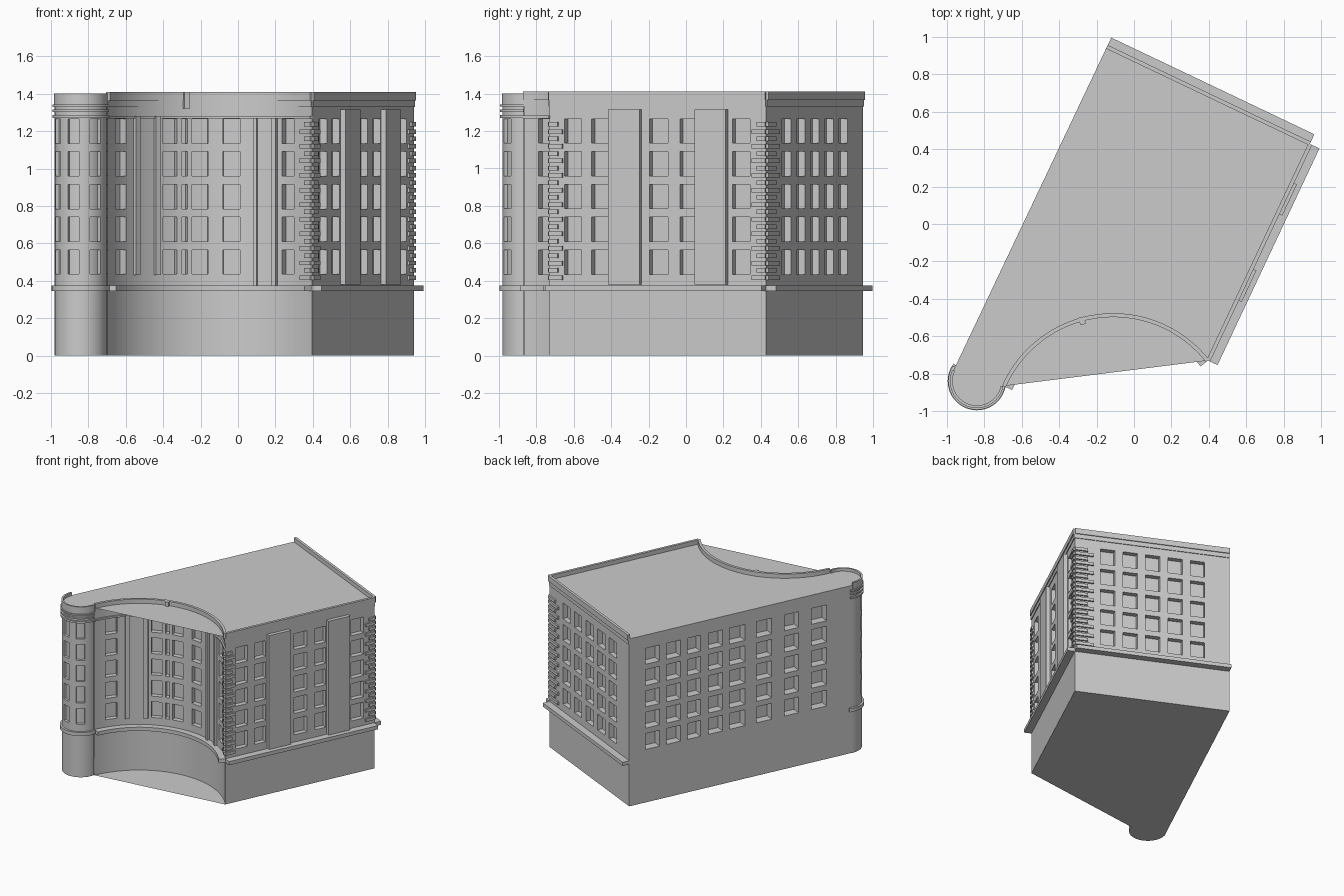
import bpy, bmesh, math
from mathutils import Vector

if "Cube" in bpy.data.objects:
    bpy.data.objects.remove(bpy.data.objects["Cube"])

# ---------- plan layout (counter-clockwise walls) ----------
A, B, C = Vector((-.146, .945)), Vector((.94, .428)), Vector((.395, -.73))
T = Vector((-.965, -.782))                       # left wall meets round tower
TOWER, TR = Vector((-.84, -.84)), .14
BAY, BR, A_D, A_C = Vector((-.11, -1.128)), .643, 156, 38.2
ROOF, TOP = 1.375, 1.41


def line(p, q):
    t = (q - p).normalized()
    n = Vector((t.y, -t.x))
    return lambda u, d, z: (*(p + t * u + n * d), z)


def arc(c, r, a0, sign):
    """u in degrees from a0; sign -1 is concave and runs clockwise."""
    def pos(u, d, z):
        a = math.radians(a0 + sign * u)
        return (c.x + (r + sign * d) * math.cos(a), c.y + (r + sign * d) * math.sin(a), z)
    return pos


right, back, left = line(C, B), line(B, A), line(A, T)
tower, bay = arc(TOWER, TR, 155, 1), arc(BAY, BR, A_D, -1)
L_R, L_B, L_L = (B - C).length, (A - B).length, (T - A).length
L_T, L_Y = 194, A_D - A_C


def bx(x):
    """Bay angle for a given x."""
    return A_D - math.degrees(math.acos((x - BAY.x) / BR))


def finish(name, bm, recalc=False):
    bmesh.ops.remove_doubles(bm, verts=bm.verts, dist=1e-5)
    if recalc:
        bmesh.ops.recalc_face_normals(bm, faces=bm.faces)
    me = bpy.data.meshes.new(name)
    bm.to_mesh(me)
    bm.free()
    ob = bpy.data.objects.new(name, me)
    bpy.context.collection.objects.link(ob)
    bpy.ops.object.select_all(action='DESELECT')
    ob.select_set(True)
    bpy.context.view_layer.objects.active = ob
    bpy.ops.object.shade_smooth_by_angle()
    return ob


def steps(u0, u1, step):
    n = max(1, round((u1 - u0) / step)) if step else 1
    return [u0 + (u1 - u0) * i / n for i in range(n + 1)]


def wall(name, pos, length, rects, step=None):
    """Wall as a relief grid: rects (u0,u1,z0,z1,d) are sunk or raised."""
    def breaks(vals):
        out = []
        for v in sorted(vals):
            if not out or v - out[-1] > 1e-4:
                out.append(v)
        return out
    us = breaks(steps(0, length, step) + [v for r in rects for v in r[:2]])
    zs = breaks([0, ROOF] + [v for r in rects for v in r[2:4]])

    def depth(i, j):
        u, z = (us[i] + us[i + 1]) / 2, (zs[j] + zs[j + 1]) / 2
        for r in rects:
            if r[0] < u < r[1] and r[2] < z < r[3]:
                return r[4]
        return 0
    bm = bmesh.new()

    def quad(*pts):
        bm.faces.new([bm.verts.new(pos(*p)) for p in pts])
    for i in range(len(us) - 1):
        for j in range(len(zs) - 1):
            u0, u1, z0, z1, d = us[i], us[i + 1], zs[j], zs[j + 1], depth(i, j)
            quad((u0, d, z0), (u1, d, z0), (u1, d, z1), (u0, d, z1))
            if i + 2 < len(us) and (e := depth(i + 1, j)) != d:
                quad((u1, d, z0), (u1, e, z0), (u1, e, z1), (u1, d, z1))
            if j + 2 < len(zs) and (e := depth(i, j + 1)) != d:
                quad((u0, d, z1), (u1, d, z1), (u1, e, z1), (u0, e, z1))
    return finish(name, bm)


def bands(name, pos, items, step=None):
    """Closed strips (u0,u1,z0,z1,d0,d1) following a wall."""
    bm = bmesh.new()
    for u0, u1, z0, z1, d0, d1 in items:
        rings = [[bm.verts.new(pos(u, d, z)) for d, z in ((d0, z0), (d1, z0), (d1, z1), (d0, z1))]
                 for u in steps(u0, u1, step)]
        for a, b in zip(rings, rings[1:]):
            for k in range(4):
                m = (k + 1) % 4
                bm.faces.new((a[k], a[m], b[m], b[k]))
        bm.faces.new(rings[0])
        bm.faces.new(rings[-1][::-1])
    return finish(name, bm, True)


def windows(cols, d):
    return [(u0, u1, .435 + .175 * i, .565 + .175 * i, -d) for u0, u1 in cols for i in range(5)]


# ---------- walls with sunk windows and raised bays ----------
wall("right_wall", right, L_R,
     windows([(.09, .19), (.25, .345), (.59, .70), (.77, .86), (1.08, 1.185)], .04)
     + [(.36, .545, .38, 1.315, .03), (.87, 1.055, .38, 1.315, .03)])
wall("back_wall", back, L_B, windows([(.2 + .175 * i, .31 + .175 * i) for i in range(5)], .04))
wall("left_wall", left, L_L, windows(
    [(.14, .26), (.32, .44), (.50, .61), (.68, .80), (.86, .99), (1.09, 1.22), (1.33, 1.45), (1.56, 1.69)], .07))
wall("tower_wall", tower, L_T, windows([(40, 63), (85, 111), (135, 163)], .02), 5)
bay_cols = [(-.655, -.60), (-.40, -.325), (-.30, -.27), (-.245, -.16), (-.08, .01), (.235, .30)]
wall("concave_wall", bay, L_Y,
     windows([(bx(a), bx(b)) for a, b in bay_cols], .04)
     + [(bx(a), bx(b), z0, z1, .02) for a, b, z0, z1 in
        ((-.56, -.535, .43, 1.28), (-.45, -.42, .43, 1.28), (.085, .105, .375, 1.27), (.185, .21, .375, 1.27))], 3)

# ---------- roof and floor, straight across the concave front ----------
for name, z in (("roof", ROOF), ("floor", 0)):
    bm = bmesh.new()
    rim = [(*p, z) for p in (C, B, A, T)] + [tower(u, 0, z) for u in steps(3, L_T, 5)] + [bay(0, 0, z)]
    f = bm.faces.new([bm.verts.new(p) for p in rim])
    if z == 0:
        f.normal_flip()
    finish(name, bm)

# ---------- ledge, parapet and mouldings ----------
for name, pos, length, step, out, top in (
        ("right", right, L_R, None, .057, TOP), ("back", back, L_B, None, .057, TOP),
        ("concave", bay, L_Y, 3, .05, TOP)):
    bands(name + "_ledge", pos, [(0, length, .345, .375, -.005, out)], step)
    bands(name + "_parapet", pos, [(0, length, 1.33, 1.365, -.008, .006),
                                   (0, length, 1.365, top, -.008, .013)], step)
bands("concave_moulding", bay, [(0, L_Y, 1.268, 1.282, -.003, .012)], 3)
bands("concave_post", bay, [(bx(-.295), bx(-.265), 1.32, TOP, -.01, .03)])
bands("tower_ledge", tower, [(-12, L_T, .345, .375, -.005, .016)], 5)
bands("tower_rings", tower, [(-8, L_T, z, z + h, -.005, .013) for z, h in
                             ((1.27, .015), (1.303, .012), (1.33, .012))], 5)
bands("tower_parapet", tower, [(0, L_T, 1.34, 1.40, -.01, .004)], 5)


# ---------- corner stones with alternating lengths ----------
def stones(name, pos, start, sgn, long, short):
    items = []
    for i in range(22):
        end = start + sgn * (short if i % 2 else long)
        z = .405 + .039 * i
        items.append((min(start, end), max(start, end), z, z + .024, -.003, .013))
    bands(name, pos, items)


stones("right_front_stones", right, 0, 1, .08, .055)
stones("right_back_stones", right, L_R, -1, .08, .05)
stones("back_stones", back, 0, 1, .145, .10)
stones("concave_stones", bay, L_Y, -1, 7.5, 4.5)
